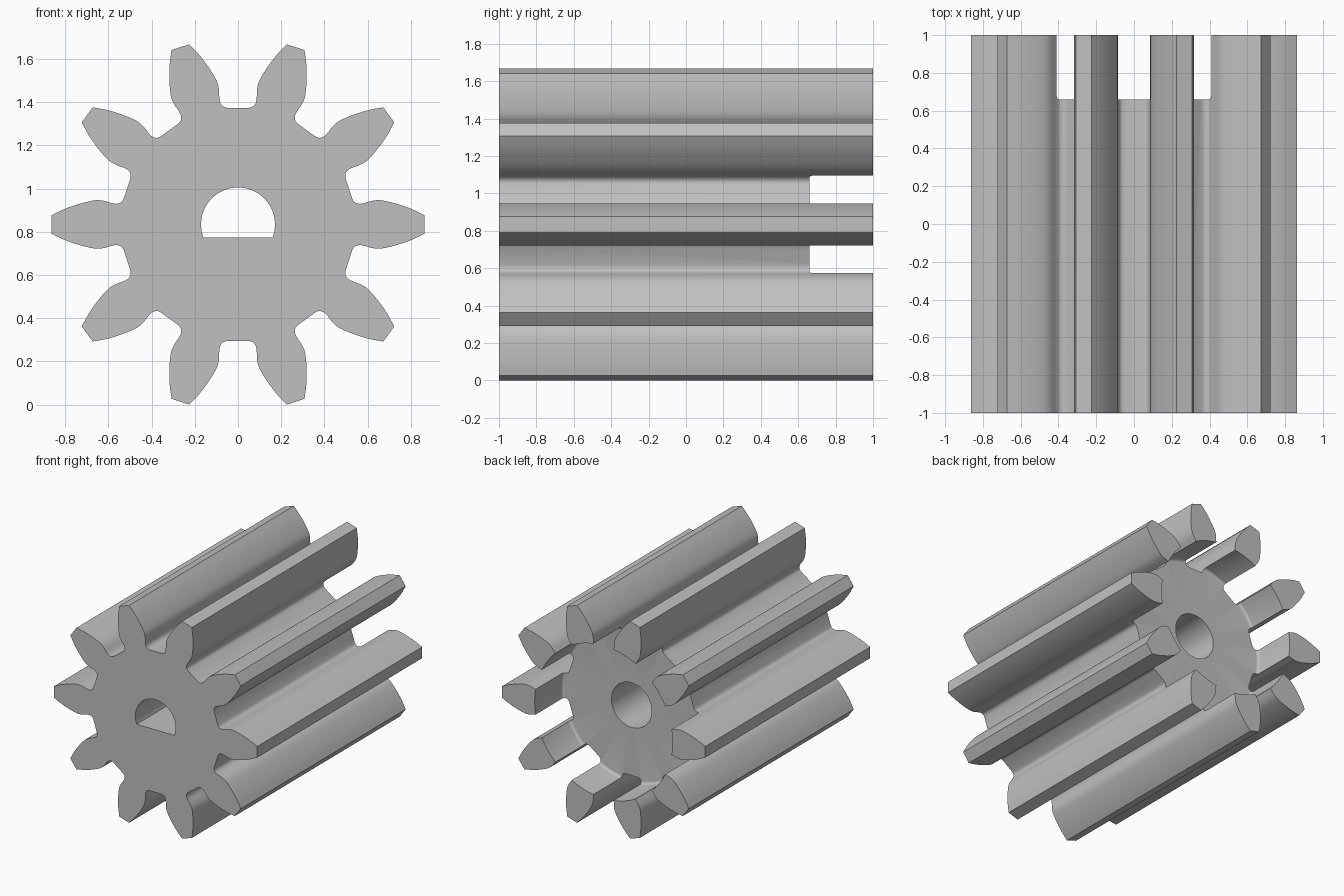
import bpy, bmesh, math
from mathutils import Vector, Matrix

TEETH, AXIS_Z, BORE_R, POCKET_R, POCKET_Y = 10, 0.834, 0.171, 0.585, 0.66

cube = bpy.data.objects.get("Cube")
if cube:
    bpy.data.objects.remove(cube, do_unlink=True)

grey = bpy.data.materials.new("plain grey")
grey.use_nodes = True
colour = (0.53, 0.53, 0.53, 1)
grey.diffuse_color = colour
grey.node_tree.nodes["Principled BSDF"].inputs["Base Color"].default_value = colour


def make_object(name, bm):
    bmesh.ops.recalc_face_normals(bm, faces=bm.faces)
    mesh = bpy.data.meshes.new(name)
    bm.to_mesh(mesh)
    bm.free()
    mesh.materials.append(grey)
    obj = bpy.data.objects.new(name, mesh)
    obj.location.z = AXIS_Z
    bpy.context.collection.objects.link(obj)
    return obj


def prism(name, outline, y0, y1):
    """Extrude an x-z outline along the shaft direction."""
    bm = bmesh.new()
    face = bm.faces.new([bm.verts.new((x, y0, z)) for x, z in outline])
    new = bmesh.ops.extrude_face_region(bm, geom=[face])["geom"]
    bmesh.ops.translate(bm, vec=(0, y1 - y0, 0),
                        verts=[v for v in new if isinstance(v, bmesh.types.BMVert)])
    return make_object(name, bm)


def lathe(name, profile, steps=96):
    """Revolve (radius, y) points that start and end on the shaft axis."""
    bm = bmesh.new()
    verts = [bm.verts.new((r, y, 0)) for r, y in profile]
    edges = [bm.edges.new(pair) for pair in zip(verts, verts[1:])]
    bmesh.ops.spin(bm, geom=verts + edges, cent=(0, 0, 0), axis=(0, 1, 0),
                   angle=math.tau, steps=steps)
    bmesh.ops.remove_doubles(bm, verts=bm.verts, dist=1e-5)
    return make_object(name, bm)


def smooth_path(points, cuts=3):
    """Catmull-Rom curve through the points."""
    p = [Vector(q) for q in points]
    p = [2 * p[0] - p[1]] + p + [2 * p[-1] - p[-2]]
    path = []
    for a, b, c, d in zip(p, p[1:], p[2:], p[3:]):
        for i in range(cuts):
            t = i / cuts
            path.append(0.5 * (2 * b + (c - a) * t + (2 * a - 5 * b + 4 * c - d) * t ** 2
                               + (3 * b - a - 3 * c + d) * t ** 3))
    return path + [p[-2]]


# Tooth outline: one flank from tip to root, mirrored and repeated
flank = smooth_path([(0.863, 0.043), (0.80, 0.073), (0.729, 0.097), (0.661, 0.112),
                     (0.62, 0.109), (0.592, 0.101), (0.570, 0.096), (0.553, 0.097),
                     (0.538, 0.105), (0.529, 0.119)])
tooth = [Vector((p.x, -p.y)) for p in reversed(flank)] + flank
outline = []
for i in range(TEETH):
    turn = Matrix.Rotation(math.tau * i / TEETH, 2)
    outline += [turn @ p for p in tooth]
gear = prism("pinion_gear", outline, -1, 1)

# Recess behind the core that leaves the tooth ends standing free
f = 0.02
corner = [(POCKET_R - f + f * math.sin(a), POCKET_Y + f - f * math.cos(a))
          for a in (math.pi / 2 * i / 5 for i in range(6))]
pocket = lathe("recess_cutter", [(0, POCKET_Y)] + corner + [(POCKET_R, 1.1), (0, 1.1)])

# Round bore from the back, D-shaped bore from the front
bore = lathe("round_bore_cutter", [(0, 0), (BORE_R, 0), (BORE_R, 0.9), (0, 0.9)])
start = -math.asin(0.06 / BORE_R)
sweep = math.pi - 2 * start
d_shape = [(BORE_R * math.cos(start + sweep * i / 64), BORE_R * math.sin(start + sweep * i / 64))
           for i in range(65)]
d_bore = prism("d_bore_cutter", d_shape, -1.1, 0.02)

cutters = [pocket, bore, d_bore]
for cutter in cutters:
    cutter.hide_render = True
    mod = gear.modifiers.new(cutter.name, "BOOLEAN")
    mod.operation, mod.solver, mod.object = "DIFFERENCE", "EXACT", cutter

# Bake the cuts and drop the cutters
bpy.context.view_layer.update()
baked = bpy.data.meshes.new_from_object(gear.evaluated_get(bpy.context.evaluated_depsgraph_get()))
gear.modifiers.clear()
gear.data = baked
for cutter in cutters:
    bpy.data.objects.remove(cutter, do_unlink=True)

# Smooth flanks, crisp ends
bpy.ops.object.select_all(action="DESELECT")
gear.select_set(True)
bpy.context.view_layer.objects.active = gear
bpy.ops.object.shade_smooth_by_angle(angle=math.radians(30))
